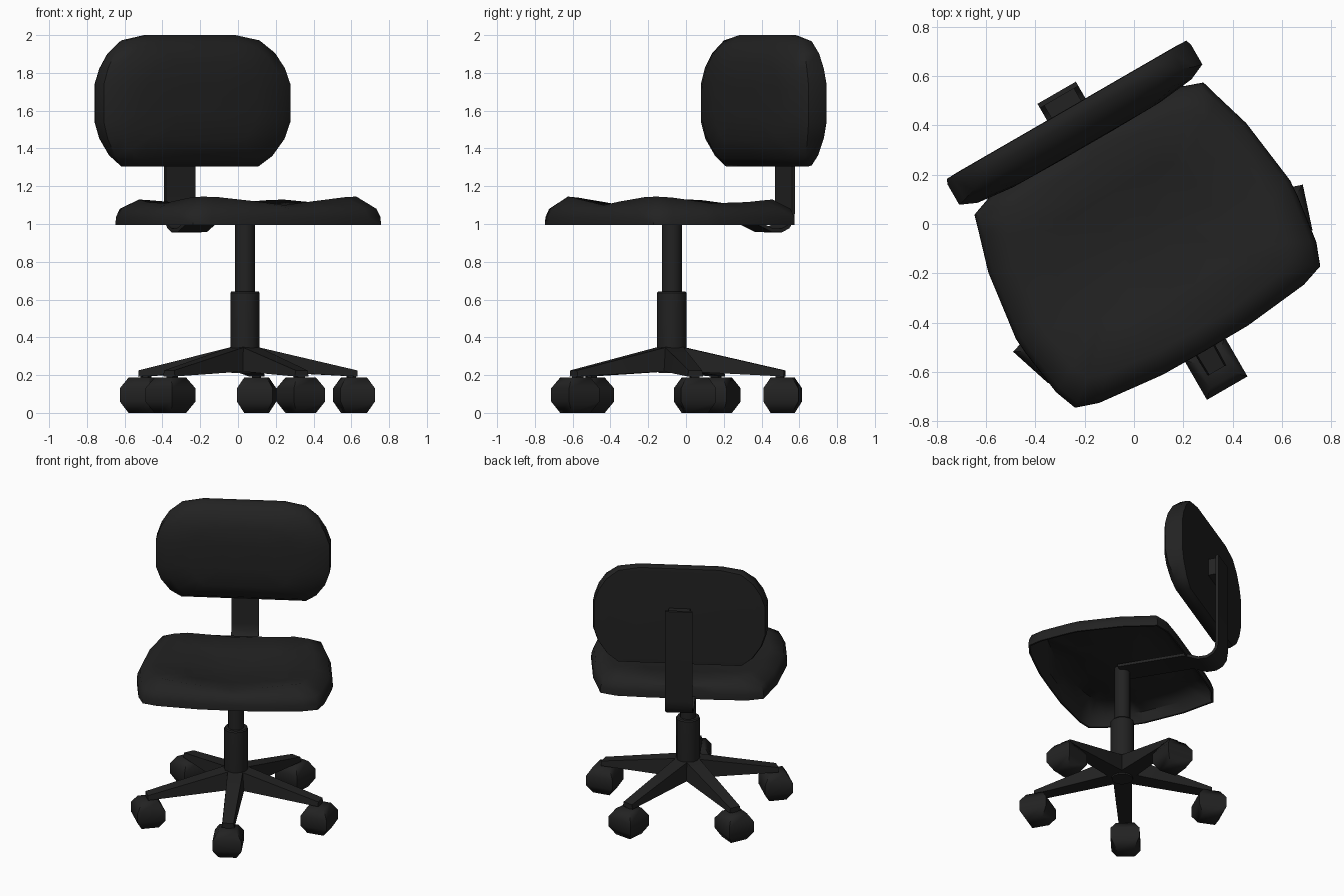
import bpy, bmesh, math
from mathutils import Matrix, Vector

if "Cube" in bpy.data.objects:
    bpy.data.objects.remove(bpy.data.objects["Cube"])

# Chair is turned 30 degrees about its column
PLACE = Matrix.Translation((0.037, -0.075, 0)) @ Matrix.Rotation(math.radians(30), 4, 'Z')
black = bpy.data.materials.new("black_plastic")
black.diffuse_color = (0.016, 0.016, 0.016, 1)
black.use_nodes = True
black.node_tree.nodes["Principled BSDF"].inputs["Base Color"].default_value = black.diffuse_color


def loft(name, rings, local=Matrix.Identity(4), angle=35):
    """Skin a list of closed rings and cap both ends."""
    bm = bmesh.new()
    vr = [[bm.verts.new(p) for p in r] for r in rings]
    n = len(vr[0])
    for a, b in zip(vr, vr[1:]):
        for i in range(n):
            j = (i + 1) % n
            bm.faces.new((a[i], a[j], b[j], b[i]))
    bm.faces.new(vr[0])
    bm.faces.new(vr[-1])
    bmesh.ops.recalc_face_normals(bm, faces=bm.faces)
    bm.transform(PLACE @ local)
    me = bpy.data.meshes.new(name)
    bm.to_mesh(me)
    bm.free()
    me.materials.append(black)
    ob = bpy.data.objects.new(name, me)
    bpy.context.collection.objects.link(ob)
    bpy.ops.object.select_all(action='DESELECT')
    ob.select_set(True)
    bpy.context.view_layer.objects.active = ob
    bpy.ops.object.shade_smooth_by_angle(angle=math.radians(angle))
    return ob


def mirrored(half):
    """Close a half outline by mirroring it in x."""
    return half + [(-x, y) for x, y in reversed(half) if x > 0]


def rect(hx, hy, z, cx=0, cy=0):
    return [(cx + sx * hx, cy + sy * hy, z) for sx, sy in ((-1, -1), (1, -1), (1, 1), (-1, 1))]


def circle(r, z, n=12):
    return [(r * math.cos(2 * math.pi * i / n), r * math.sin(2 * math.pi * i / n), z) for i in range(n)]


# Seat cushion: thin moulded shell, raised corners, dished middle, hollow underside
seat = mirrored([(0, .485), (.23, .485), (.43, .478), (.537, .44), (.56, .36), (.605, .21), (.643, -.08),
                 (.638, -.15), (.61, -.35), (.575, -.443), (.48, -.475), (.2, -.505), (0, -.507)])


def seat_ring(s, base, lift=0.0):
    ring = []
    for x, y in seat:
        bump = min(1, abs(x * y) / .24) * lift
        ring.append((x * s, y * s, base + bump * (.045 if y < 0 else .03)))
    return ring


loft("seat", [seat_ring(.15, 1.04), seat_ring(.5, 1.06), seat_ring(.80, 1.085, 1),
              seat_ring(.945, 1.065), seat_ring(.98, .995),
              seat_ring(1, .995), seat_ring(.998, 1.035), seat_ring(.968, 1.08),
              seat_ring(.82, 1.10, 1), seat_ring(.5, 1.078, .35), seat_ring(.15, 1.058)], angle=50)

# Backrest: rounded outline, front bulges and its top edge thins towards the back
back = mirrored([(0, .35), (.27, .35), (.41, .322), (.49, .255), (.54, .175), (.57, .09), (.57, -.11),
                 (.54, -.20), (.48, -.29), (.41, -.345), (0, -.345)])


def back_ring(s, depth, thin=0.0):
    return [(x * s, depth + thin * abs(z / .35) ** 3, 1.65 + z * s) for x, z in back]


loft("backrest", [back_ring(.9, .624), back_ring(.985, .622), back_ring(1, .60),
                  back_ring(1, .505, .065), back_ring(.88, .475, .03),
                  back_ring(.6, .458), back_ring(.2, .455)], angle=55)

# Bent flat strap from under the seat up behind the backrest
path = [Vector(p) for p in ((.0, 1.02), (.46, 1.012), (.56, .968), (.62, .966), (.66, .985),
                            (.685, 1.02), (.692, 1.07), (.692, 1.72))]
rings = []
for i, p in enumerate(path):
    d = (path[min(i + 1, len(path) - 1)] - path[max(i - 1, 0)]).normalized()
    nrm = Vector((-d.y, d.x)) * .010
    a, b = p + nrm, p - nrm
    rings.append([(-.09, a.x, a.y), (.09, a.x, a.y), (.09, b.x, b.y), (-.09, b.x, b.y)])
loft("back_strap", rings)
loft("strap_mount", [rect(.07, .04, 1.59, 0, .65), rect(.07, .04, 1.71, 0, .65)])

# Gas column and its sleeve
loft("column", [circle(.053, .60), circle(.053, 1.045)])
loft("column_sleeve", [circle(.07, .21), circle(.078, .30), circle(.078, .635), circle(.072, .643)])

# Five legs with casters, the first pointing to the chair front
for k in range(5):
    turn = Matrix.Rotation(math.radians(-90 + 72 * k), 4, 'Z')
    leg = [[(r, -wb, zb), (r, wb, zb), (r, wt, zt), (r, -wt, zt)]
           for r, wb, wt, zb, zt in ((0, .06, .05, .22, .352), (.06, .06, .05, .22, .348),
                                     (.60, .042, .036, .193, .225))]
    loft(f"leg_{k + 1}", leg, turn)
    loft(f"caster_stem_{k + 1}", [rect(.022, .022, .17, .575), rect(.022, .022, .21, .575)], turn)
    loft(f"caster_{k + 1}", [rect(.058, .06, 0, .59), rect(.093, .095, .06, .59),
                             rect(.093, .095, .13, .59), rect(.058, .06, .187, .59)], turn, 65)
